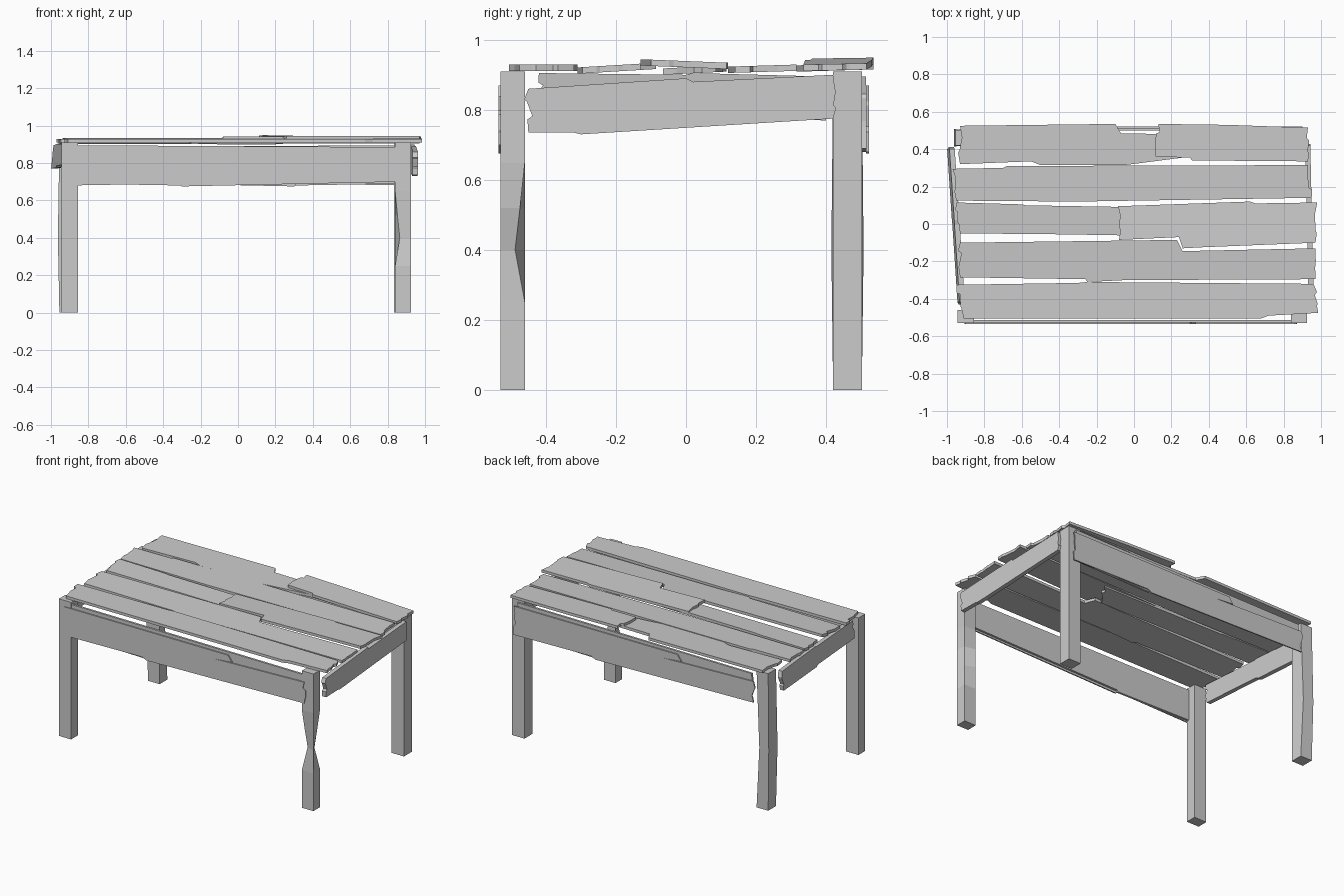
import bpy
import bmesh
import random
from mathutils import Vector

random.seed(4)

default_cube = bpy.data.objects.get("Cube")
if default_cube:
    bpy.data.objects.remove(default_cube, do_unlink=True)

# One weathered grey for the whole table
GREY = (0.6, 0.6, 0.6, 1)
wood = bpy.data.materials.new("grey_wood")
wood.use_nodes = True
wood.diffuse_color = GREY
wood.node_tree.nodes["Principled BSDF"].inputs["Base Color"].default_value = GREY


def finish(name, bm):
    """Turn a bmesh into a named, flat-shaded object."""
    bmesh.ops.recalc_face_normals(bm, faces=bm.faces[:])
    mesh = bpy.data.meshes.new(name)
    bm.to_mesh(mesh)
    bm.free()
    mesh.materials.append(wood)
    obj = bpy.data.objects.new(name, mesh)
    bpy.context.collection.objects.link(obj)
    return obj


def splintered(start, end, depth=0.012):
    """Points of a rough sawn end between two corners."""
    start, end = Vector(start), Vector(end)
    along = end - start
    across = Vector((along.y, -along.x)).normalized()
    points = []
    for step in (0.3, 0.38, 0.7, 0.76):
        points.append(start + along * step + across * random.uniform(-depth, depth))
    return points


def board(name, upper, lower, thickness, place):
    """Board with an upper and a lower edge, both listed left to right."""
    outline = [Vector(p) for p in upper]
    outline += splintered(upper[-1], lower[-1])
    outline += [Vector(p) for p in reversed(lower)]
    outline += splintered(lower[0], upper[0])
    bm = bmesh.new()
    near = bm.faces.new([bm.verts.new((p.x, p.y, 0)) for p in outline])
    result = bmesh.ops.extrude_face_region(bm, geom=[near])
    for vert in result["geom"]:
        if isinstance(vert, bmesh.types.BMVert):
            vert.co.z += thickness
    for vert in bm.verts:
        vert.co = Vector(place(*vert.co))
    return finish(name, bm)


def top_plank(name, upper, lower, height, pitch=0.0, roll=0.0):
    """Tabletop plank; pitch slopes it along x and roll along y."""
    middle = (upper[0][1] + lower[0][1]) / 2

    def lay_flat(u, v, w):
        return u, v, height + pitch * u + roll * (v - middle) + w

    return board(name, upper, lower, 0.018, lay_flat)


# Tabletop planks, from back to front
top_plank("back_plank",
          [(-.93, .525), (-.1, .535), (-.07, .485), (.2, .48), (.92, .5)],
          [(-.93, .32), (-.55, .335), (-.5, .315), (-.05, .315), (.3, .36), (.92, .345)],
          .912, roll=.03)
top_plank("back_plank_raised_half",
          [(.13, .535), (.5, .53), (.93, .515)],
          [(.115, .36), (.3, .355), (.31, .34), (.93, .335)],
          .932, pitch=-.02, roll=.02)
top_plank("second_plank",
          [(-.97, .295), (-.7, .3), (-.68, .31), (.93, .315)],
          [(-.95, .125), (-.3, .12), (.95, .14)],
          .908, roll=.03)
top_plank("middle_plank",
          [(-.95, .115), (-.6, .105), (-.58, .1), (.3, .085)],
          [(-.93, -.05), (-.4, -.055), (.2, -.065)],
          .905, roll=.05)
top_plank("middle_plank_overlap",
          [(-.085, .095), (.62, .12), (.65, .11), (.98, .115)],
          [(-.08, -.085), (.24, -.07), (.26, -.13), (.35, -.125), (.97, -.1)],
          .921, roll=-.04)
top_plank("fourth_plank",
          [(-.93, -.1), (.23, -.085), (.26, -.145), (.97, -.13)],
          [(-.93, -.285), (-.26, -.295), (-.25, -.31), (-.05, -.3), (.97, -.295)],
          .91, roll=.06)
top_plank("front_plank",
          [(-.95, -.325), (-.3, -.315), (-.25, -.31), (.96, -.32)],
          [(-.91, -.505), (.68, -.505), (.72, -.49), (.985, -.475)],
          .911)


# Front and back rails: an inner board with a split facing in front of it
def long_rail(side, turn, face):
    def stand(offset):
        return lambda u, v, w: (u * turn, (face + offset + w) * turn, v)

    board(side + "_rail",
          [(-.88, .895), (.84, .885)],
          [(-.88, .69), (-.31, .68), (-.3, .69), (.84, .71)],
          .014, stand(.008))
    board(side + "_rail_split_facing",
          [(-.9, .87), (.3, .87), (.33, .83), (.2, .82), (.86, .84)],
          [(-.9, .68), (-.33, .69), (-.3, .675), (.86, .7)],
          .008, stand(0))


long_rail("front", 1, -.535)
long_rail("back", -1, -.522)


# Sagging side rails, each pulled away from one leg
def side_rail(name, upper, lower, x, yaw, lean):
    def stand(u, v, w):
        return x + yaw * u + lean * (v - .83) + w, u, v

    board(name, upper, lower, .028, stand)


side_rail("left_side_rail",
          [(-.45, .86), (0, .89), (.02, .88), (.42, .9)],
          [(-.45, .735), (-.32, .735), (-.3, .73), (.42, .775)],
          .924, -.022, 0)
side_rail("right_side_rail",
          [(-.42, .905), (0, .9), (.02, .905), (.4, .895)],
          [(-.42, .79), (0, .785), (.02, .775), (.4, .77)],
          -.967, -.065, .1)


# Square legs with optional worn corners: (x sign, y sign) -> inward shift
def leg(name, x_range, y_range, worn=None, levels=()):
    worn = worn or {}
    bm = bmesh.new()
    rings = []
    for z, wear in ((0, 0), *levels, (.91, 0)):
        ring = []
        for sx, sy in ((0, 0), (1, 0), (1, 1), (0, 1)):
            dx, dy = worn.get((sx, sy), (0, 0))
            ring.append(bm.verts.new((x_range[sx] + dx * wear, y_range[sy] + dy * wear, z)))
        rings.append(ring)
    for low, high in zip(rings, rings[1:]):
        for i in range(4):
            j = (i + 1) % 4
            bm.faces.new((low[i], low[j], high[j], high[i]))
    bm.faces.new(rings[0])
    bm.faces.new(rings[-1])
    finish(name, bm)


FRONT, BACK = (-.53, -.46), (.42, .502)
leg("front_right_leg", (-.945, -.855), FRONT)
leg("back_left_leg", (.835, .925), BACK)
leg("front_left_leg", (.84, .925), FRONT,
    {(0, 0): (.025, .025), (1, 1): (-.022, -.028)},
    ((.25, 0), (.4, 1), (.52, 1 / 2), (.65, 0)))
leg("back_right_leg", (-.955, -.87), BACK,
    {(0, 0): (-.008, -.005), (0, 1): (-.008, .005), (1, 1): (-.02, 0)},
    ((.4, 1),))
